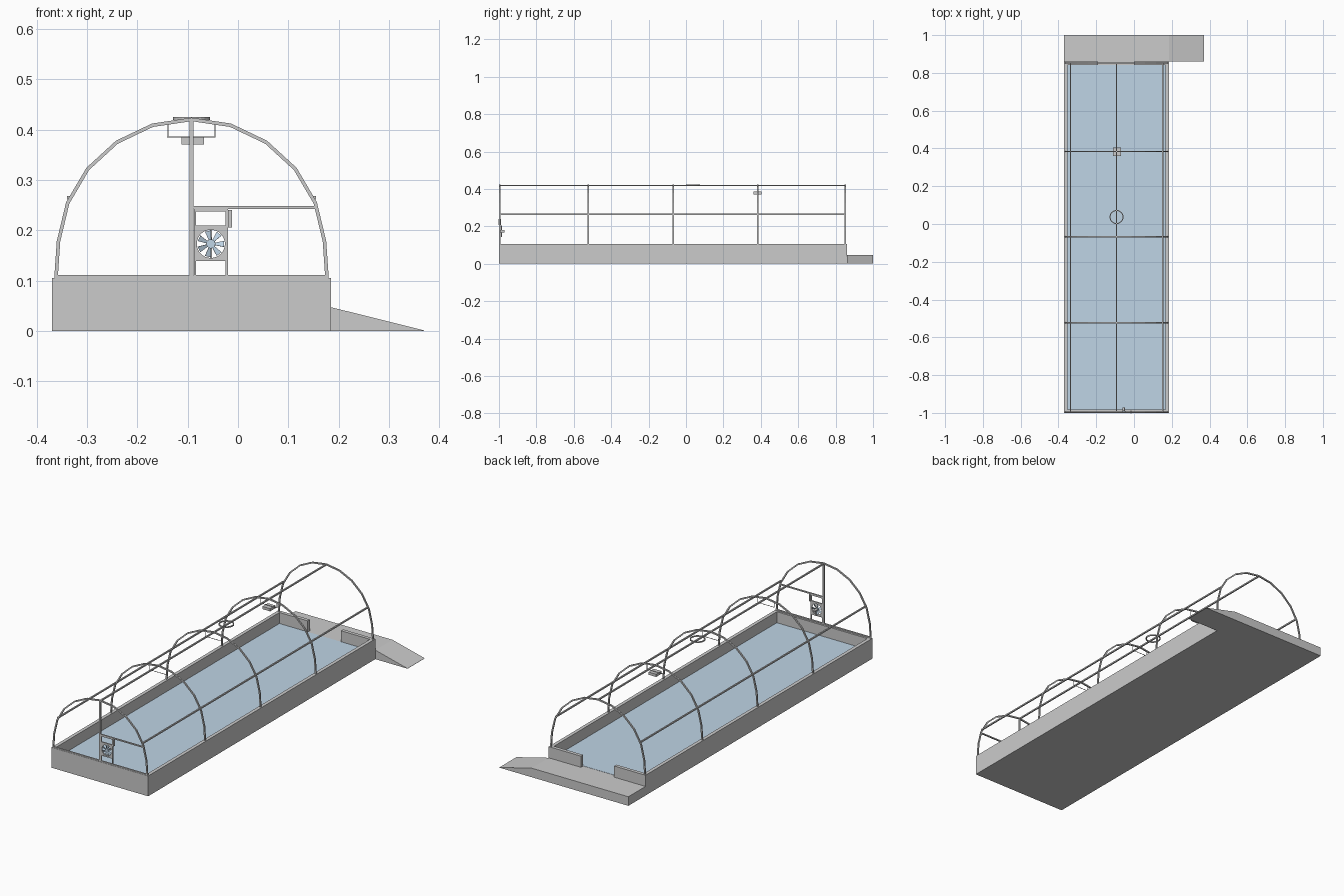
import bpy, bmesh, math
from mathutils import Matrix, Vector

cube = bpy.data.objects.get("Cube")
if cube:
    bpy.data.objects.remove(cube, do_unlink=True)

CX = -0.0925                 # centre line of the tunnel
X0, X1 = -0.37, 0.185        # outer wall faces
Y0, Y1 = -1.0, 0.86
WALL, TOP, FLOOR = 0.018, 0.105, 0.048
BAR = 0.007
RADIUS, SPRING = 0.269, 0.155
ARCHES = (-0.995, -0.522, -0.068, 0.384, 0.852)

blue = bpy.data.materials.new("blue_grey")
blue.use_nodes = True
colour = (0.52, 0.66, 0.79, 1)
blue.diffuse_color = colour
blue.node_tree.nodes["Principled BSDF"].inputs["Base Color"].default_value = colour


def finish(name, bm, mat=None):
    bmesh.ops.recalc_face_normals(bm, faces=bm.faces)
    mesh = bpy.data.meshes.new(name)
    bm.to_mesh(mesh)
    bm.free()
    obj = bpy.data.objects.new(name, mesh)
    bpy.context.collection.objects.link(obj)
    if mat:
        mesh.materials.append(mat)
    return obj


def box(name, x, y, z, mat=None):
    """Box from (low, high) ranges on each axis."""
    bm = bmesh.new()
    size = [r[1] - r[0] for r in (x, y, z)]
    mid = [(r[0] + r[1]) / 2 for r in (x, y, z)]
    bmesh.ops.create_cube(bm, size=1, matrix=Matrix.Translation(mid) @ Matrix.Diagonal((*size, 1)))
    return finish(name, bm, mat)


def around(c, width=BAR):
    return (c - width / 2, c + width / 2)


def strip(name, outer, inner, y, depth, closed=False, mat=None):
    """Band between two outlines in the xz plane, given depth along y."""
    bm = bmesh.new()
    a = [bm.verts.new((px, y - depth / 2, pz)) for px, pz in outer]
    b = [bm.verts.new((px, y - depth / 2, pz)) for px, pz in inner]
    n = len(a)
    for i in range(n if closed else n - 1):
        j = (i + 1) % n
        bm.faces.new((a[i], a[j], b[j], b[i]))
    ret = bmesh.ops.extrude_face_region(bm, geom=bm.faces[:])
    verts = [v for v in ret["geom"] if isinstance(v, bmesh.types.BMVert)]
    bmesh.ops.translate(bm, verts=verts, vec=(0, depth, 0))
    return finish(name, bm, mat)


def cylinder(name, loc, radius, depth, sides, mat=None):
    """Cylinder lying along y."""
    bm = bmesh.new()
    bmesh.ops.create_cone(bm, cap_ends=True, segments=sides, radius1=radius, radius2=radius,
                          depth=depth, matrix=Matrix.Translation(loc) @ Matrix.Rotation(math.pi / 2, 4, "X"))
    return finish(name, bm, mat)


# Foundation, floor and low walls
inner_x = (X0 + WALL, X1 - WALL)
box("foundation", inner_x, (Y0 + WALL, Y1), (0, FLOOR - 0.003))
box("floor", inner_x, (Y0 + WALL, Y1 - WALL), (FLOOR - 0.003, FLOOR), blue)
box("right_wall", (X0, X0 + WALL), (Y0, Y1), (0, TOP))
box("left_wall", (X1 - WALL, X1), (Y0, Y1), (0, TOP))
box("front_wall", inner_x, (Y0, Y0 + WALL), (0, TOP))
box("back_wall_right", (inner_x[0], -0.19), (Y1 - WALL, Y1), (FLOOR - 0.003, TOP))
box("back_wall_left", (0.0, inner_x[1]), (Y1 - WALL, Y1), (FLOOR - 0.003, TOP))
box("doorway_sill", (-0.19, 0.0), (Y1 - WALL, Y1), (FLOOR - 0.003, FLOOR - 0.001))

# Entrance platform with its side ramp
ramp_profile = [(X0, 0.047), (X1, 0.047), (0.37, 0.001)]
strip("entrance_ramp", ramp_profile, [(px, 0) for px, _ in ramp_profile], (Y1 + 1) / 2, 1 - Y1)


# Hoops
def hoop_outline(r):
    pts = [(CX + r * math.cos(math.radians(a)), SPRING + r * math.sin(math.radians(a)))
           for a in [5 + 17 * i for i in range(11)]]
    return [(CX + r + 0.004, TOP)] + pts + [(CX - r - 0.004, TOP)]


for i, y in enumerate(ARCHES):
    strip(f"hoop_{i + 1}", hoop_outline(RADIUS), hoop_outline(RADIUS - BAR), y, BAR)

# Long rails along the ridge and sides
span = (ARCHES[0], ARCHES[-1])
box("ridge_rail", around(CX), span, (0.415, 0.422))
for side, s in (("left", 1), ("right", -1)):
    box(f"{side}_rail", around(CX + s * 0.244), span, around(0.265))

# Thin tie wires under the inner hoops
for i, y in enumerate(ARCHES[1:-1]):
    box(f"tie_wire_{i + 1}", (-0.141, -0.045), around(y, 0.002), around(0.386, 0.002))
    for s in (-1, 1):
        box(f"tie_hanger_{i + 1}", around(CX + s * 0.047, 0.002), around(y, 0.002), (0.386, 0.412))

# Hanging unit and roof ring
box("hanging_unit", (-0.112, -0.068), around(0.382, 0.044), (0.371, 0.385))
ring = strip("roof_ring",
             [(0.037 * math.cos(t), 0.037 * math.sin(t)) for t in [math.tau * i / 24 for i in range(24)]],
             [(0.032 * math.cos(t), 0.032 * math.sin(t)) for t in [math.tau * i / 24 for i in range(24)]],
             0, 0.006, closed=True)
ring.rotation_euler = (math.pi / 2, 0, 0)
ring.location = (CX, 0.037, 0.422)

# Front end framing
FY = ARCHES[0]
box("front_sill_bar", (CX - 0.27, CX + 0.27), around(FY), (TOP, TOP + 0.006))
box("front_post", around(CX, 0.008), around(FY), (TOP, 0.418))
box("front_crossbar", (CX, 0.157), around(FY), around(0.245, 0.006))
box("fan_post", around(-0.022, 0.005), around(FY), (TOP, 0.243))
box("fan_inner_post", around(-0.086, 0.004), around(FY), (TOP, 0.243))
for name, z in (("upper", 0.207), ("lower", 0.141), ("top", 0.24)):
    box(f"fan_{name}_bar", (-0.088, -0.02), around(FY), around(z, 0.005))
box("switch_box", (-0.0195, -0.012), around(FY, 0.014), (0.206, 0.24))

# Fan: plate with round opening, blades, hub, motor
FX, FZ, N = -0.054, 0.173, 32
angles = [math.tau * i / N for i in range(N)]
square = []
for t in angles:
    k = 0.032 / max(abs(math.cos(t)), abs(math.sin(t)))
    square.append((FX + k * math.cos(t), FZ + k * math.sin(t)))
hole = [(FX + 0.028 * math.cos(t), FZ + 0.028 * math.sin(t)) for t in angles]
strip("fan_plate", square, hole, FY, 0.006, closed=True)
cylinder("fan_hub", (FX, FY, FZ), 0.009, 0.008, 16, blue)
cylinder("fan_motor", (FX, FY + 0.014, FZ), 0.007, 0.02, 16)
box("motor_bracket", around(FX, 0.004), (FY + 0.006, FY + 0.01), (FZ - 0.031, FZ + 0.031))
for i in range(7):
    bm = bmesh.new()
    corners = [(0.006, -0.002), (0.026, -0.006), (0.026, 0.006), (0.006, 0.002)]
    bm.faces.new([bm.verts.new((u, 0.4 * v, v)) for u, v in corners])
    turn = Matrix.Rotation(math.tau * i / 7, 4, "Y")
    bm.transform(Matrix.Translation((FX, FY, FZ)) @ turn)
    blade = finish(f"fan_blade_{i + 1}", bm, blue)
    blade.modifiers.new("thickness", "SOLIDIFY").thickness = 0.001
